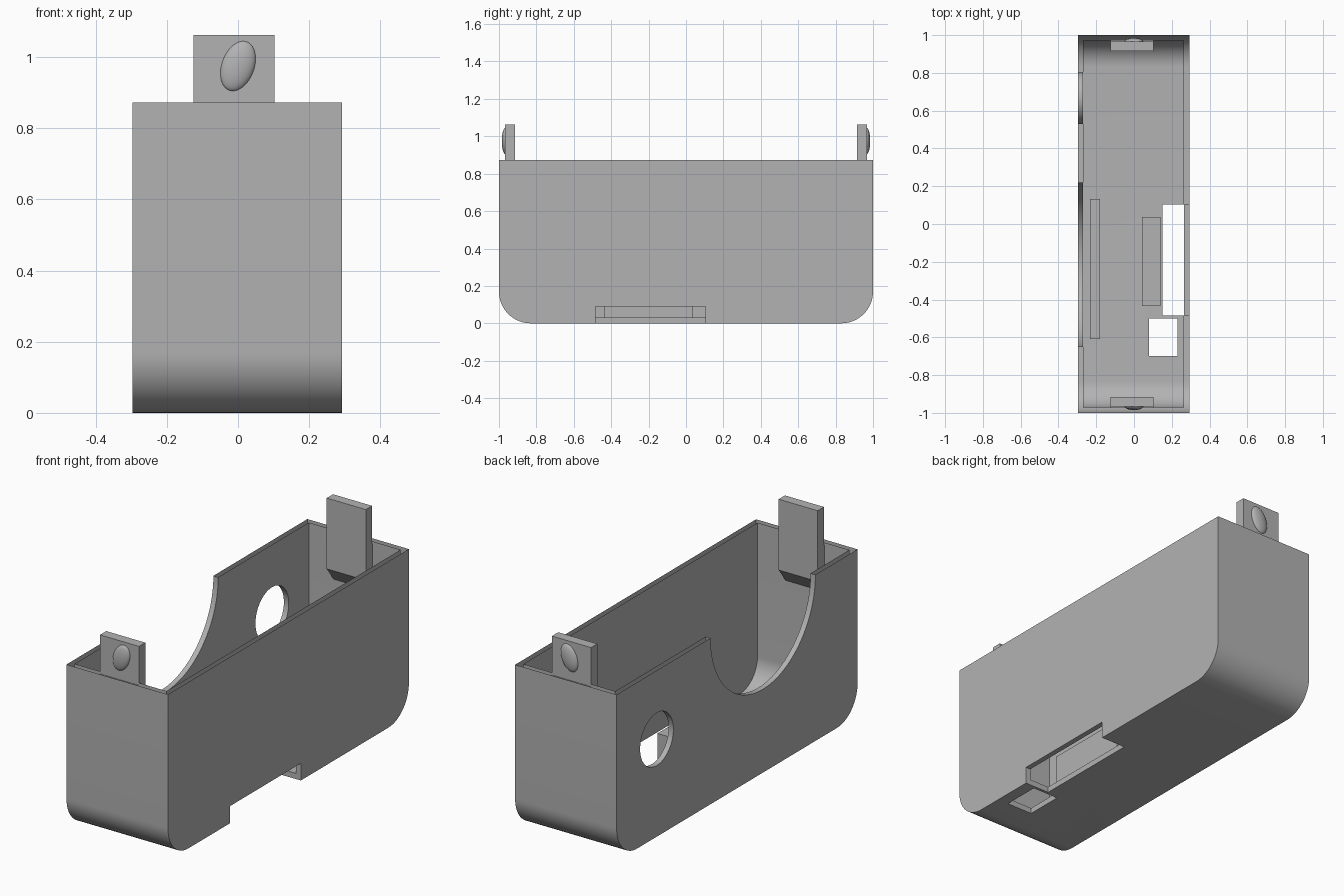
import bpy, bmesh, math
from mathutils import Matrix, Vector

if "Cube" in bpy.data.objects:
    bpy.data.objects.remove(bpy.data.objects["Cube"])

GREY = (0.45, 0.45, 0.45, 1)
mat = bpy.data.materials.new("plain grey")
mat.use_nodes = True
mat.diffuse_color = GREY
mat.node_tree.nodes["Principled BSDF"].inputs["Base Color"].default_value = GREY

X0, X1, TOP, WALL = -0.297, 0.293, 0.873, 0.028


def finish(name, bm):
    bmesh.ops.recalc_face_normals(bm, faces=bm.faces)
    me = bpy.data.meshes.new(name)
    bm.to_mesh(me)
    bm.free()
    me.materials.append(mat)
    ob = bpy.data.objects.new(name, me)
    bpy.context.collection.objects.link(ob)
    return ob


def extrude_x(name, profile, x0, x1):
    """Extrude a (y, z) outline along x."""
    bm = bmesh.new()
    face = bm.faces.new([bm.verts.new((x0, y, z)) for y, z in profile])
    geo = bmesh.ops.extrude_face_region(bm, geom=[face])["geom"]
    moved = [g for g in geo if isinstance(g, bmesh.types.BMVert)]
    bmesh.ops.translate(bm, verts=moved, vec=(x1 - x0, 0, 0))
    return finish(name, bm)


def box(name, x0, x1, y0, y1, z0, z1):
    return extrude_x(name, [(y0, z0), (y1, z0), (y1, z1), (y0, z1)], x0, x1)


def disc(name, y, z, r, x0, x1, n=96):
    steps = [2 * math.pi * i / n for i in range(n)]
    return extrude_x(name, [(y + r * math.cos(a), z + r * math.sin(a)) for a in steps], x0, x1)


def tub_outline(half, bottom, top, r, n=16):
    """Flat-topped outline with two rounded bottom corners."""
    pts = [(half, top), (-half, top)]
    for side, start in ((-1, math.pi), (1, 1.5 * math.pi)):
        for i in range(n + 1):
            a = start + i * math.pi / 2 / n
            pts.append((side * (half - r) + r * math.cos(a), bottom + r + r * math.sin(a)))
    return pts


def smooth(ob):
    bpy.ops.object.select_all(action='DESELECT')
    ob.select_set(True)
    bpy.context.view_layer.objects.active = ob
    bpy.ops.object.shade_smooth_by_angle(angle=math.radians(30))


# Hollow case with openings
case = extrude_x("case", tub_outline(1, 0, TOP, 0.17), X0, X1)
cutters = [
    extrude_x("cavity_cutter", tub_outline(1 - WALL, 0.03, 1.2, 0.142), X0 + WALL, X1 - WALL),
    disc("scoop_cutter", -0.215, TOP, 0.435, -0.4, -0.2),
    disc("port_cutter", 0.667, 0.512, 0.138, -0.4, -0.2),
    box("slot_cutter", 0.15, 0.4, -0.485, 0.103, -0.1, 0.09),
    box("hatch_cutter", 0.08, 0.23, -0.70, -0.50, -0.1, 0.1),
]
for c in cutters:
    c.hide_render = True
    mod = case.modifiers.new(c.name, 'BOOLEAN')
    mod.operation, mod.solver, mod.object = 'DIFFERENCE', 'EXACT', c
deps = bpy.context.evaluated_depsgraph_get()
case.data = bpy.data.meshes.new_from_object(case.evaluated_get(deps))
case.modifiers.clear()
for c in cutters:
    bpy.data.objects.remove(c)

# The rim is open between the inner and outer skins
bm = bmesh.new()
bm.from_mesh(case.data)
rim = [f for f in bm.faces if f.normal.z > 0.9 and f.calc_center_median().z > TOP - 0.001]
bmesh.ops.delete(bm, geom=rim, context='FACES')
bm.to_mesh(case.data)
bm.free()
smooth(case)

# Rails standing on the floor
box("inner_rail", 0.043, 0.14, -0.435, 0.037, 0.02, 0.185)
box("side_rail", -0.232, -0.18, -0.61, 0.133, 0.02, 0.185)

# Clip tabs with sloped feet and oval snap bumps at both ends
for end, s in (("front", -1), ("back", 1)):
    tab = [(0.967, 1.062), (0.915, 1.062), (0.915, 0.69), (0.975, 0.61), (0.975, 0.86), (0.967, 0.86)]
    extrude_x(end + "_tab", [(s * y, z) for y, z in tab], -0.125, 0.102)
    bm = bmesh.new()
    place = (Matrix.Translation((0, s * 0.965, 0.975)) @ Matrix.Rotation(math.radians(20), 4, 'Y')
             @ Matrix.Diagonal((0.046, 0.02, 0.073, 1)))
    bmesh.ops.create_uvsphere(bm, u_segments=32, v_segments=20, radius=1, matrix=place)
    smooth(finish(end + "_bump", bm))
